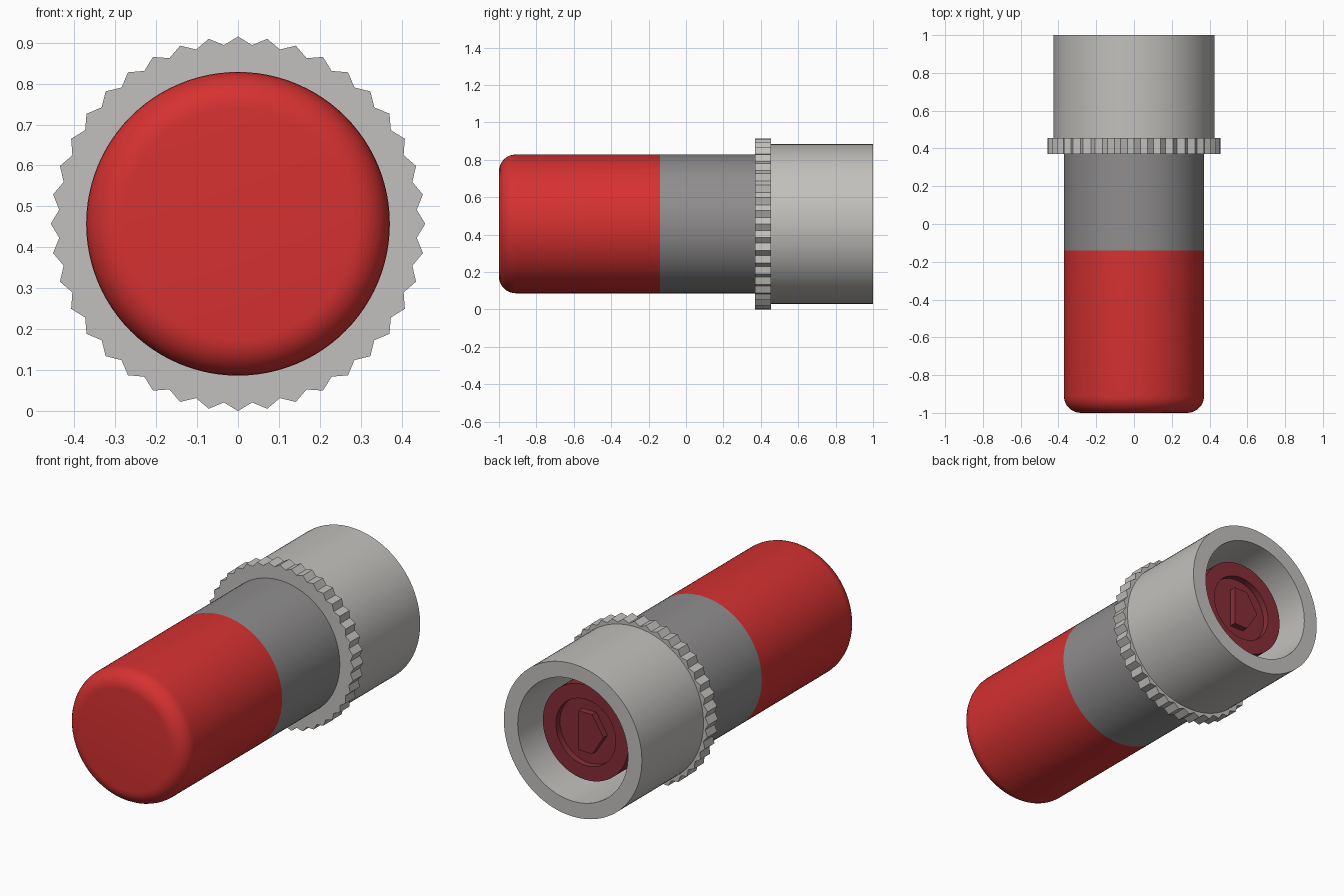
import bpy, bmesh
from math import sin, cos, pi, radians

if "Cube" in bpy.data.objects:
    bpy.data.objects.remove(bpy.data.objects["Cube"])

AXIS_Z = 0.4575


def material(name, rgb):
    m = bpy.data.materials.new(name)
    m.use_nodes = True
    m.diffuse_color = (*rgb, 1)
    m.node_tree.nodes["Principled BSDF"].inputs["Base Color"].default_value = (*rgb, 1)
    return m


red = material("bright red", (0.67, 0.031, 0.031))
light_grey = material("light grey", (0.54, 0.53, 0.51))
dark_grey = material("dark grey", (0.275, 0.266, 0.27))
maroon = material("maroon", (0.235, 0.027, 0.038))


def finish(name, bm, mat, smooth=True):
    bmesh.ops.remove_doubles(bm, verts=bm.verts, dist=1e-5)
    bmesh.ops.recalc_face_normals(bm, faces=bm.faces)
    mesh = bpy.data.meshes.new(name)
    bm.to_mesh(mesh)
    bm.free()
    mesh.materials.append(mat)
    obj = bpy.data.objects.new(name, mesh)
    bpy.context.collection.objects.link(obj)
    obj.location.z = AXIS_Z
    if smooth:
        bpy.ops.object.select_all(action="DESELECT")
        obj.select_set(True)
        bpy.context.view_layer.objects.active = obj
        bpy.ops.object.shade_smooth_by_angle(angle=radians(30))
    return obj


def lathe(name, profile, mat, steps=96):
    """Spin (radius, y) points around the long axis."""
    bm = bmesh.new()
    verts = [bm.verts.new((r, y, 0)) for r, y in profile]
    edges = [bm.edges.new(pair) for pair in zip(verts, verts[1:])]
    bmesh.ops.spin(bm, geom=verts + edges, cent=(0, 0, 0), axis=(0, 1, 0),
                   angle=2 * pi, steps=steps)
    return finish(name, bm, mat)


def prism(name, outline, y0, y1, mat):
    """Extrude an (x, z) outline from y0 to y1."""
    bm = bmesh.new()
    face = bm.faces.new([bm.verts.new((x, y0, z)) for x, z in outline])
    result = bmesh.ops.extrude_face_region(bm, geom=[face], use_keep_orig=True)
    moved = [v for v in result["geom"] if isinstance(v, bmesh.types.BMVert)]
    bmesh.ops.translate(bm, verts=moved, vec=(0, y1 - y0, 0))
    return finish(name, bm, mat, smooth=False)


# Red front barrel with a rounded nose
BODY_R, FILLET = 0.371, 0.09
nose = [(BODY_R - FILLET + FILLET * sin(a), -1 + FILLET - FILLET * cos(a))
        for a in (i * pi / 16 for i in range(9))]
lathe("red_barrel", [(0, -1)] + nose + [(BODY_R, -0.14), (0, -0.14)], red)

# Grey middle barrel
lathe("grey_barrel", [(0, -0.14), (BODY_R, -0.14), (BODY_R, 0.38), (0, 0.38)], dark_grey)

# Toothed grip ring
TEETH = 40
outline = []
for i in range(TEETH * 2):
    r = 0.4575 if i % 2 == 0 else 0.438
    a = i * pi / TEETH
    outline.append((r * sin(a), r * cos(a)))
prism("grip_ring", outline, 0.37, 0.455, light_grey)

# Hollow rear sleeve
lathe("rear_sleeve", [(0.341, 0.45), (0.427, 0.45), (0.427, 1), (0.341, 1), (0.341, 0.45)],
      light_grey)

# Core inside the sleeve, with a round recess in its end
lathe("inner_core", [(0, 0.45), (0.265, 0.45), (0.265, 0.886), (0.185, 0.886),
                     (0.185, 0.85), (0, 0.85)], maroon)

# Raised pointed key in the recess
prism("pointed_key", [(0.045, 0.11), (-0.04, 0.11), (-0.11, 0),
                      (-0.04, -0.11), (0.045, -0.11)], 0.84, 0.886, maroon)
